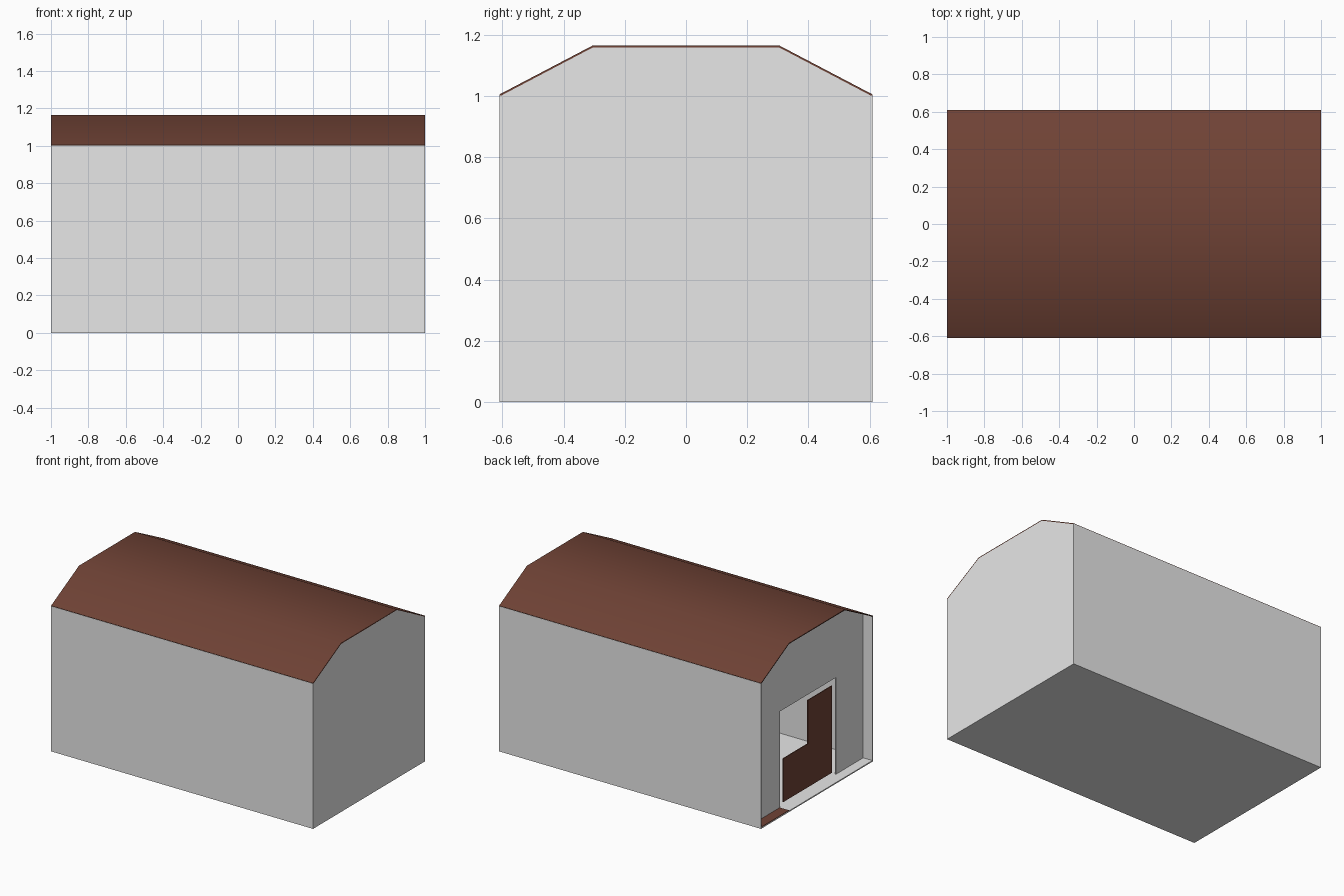
import bpy
import math

old = bpy.data.objects.get("Cube")
if old:
    bpy.data.objects.remove(old, do_unlink=True)


def material(name, rgb):
    m = bpy.data.materials.new(name)
    m.use_nodes = True
    m.diffuse_color = (*rgb, 1)
    m.node_tree.nodes["Principled BSDF"].inputs["Base Color"].default_value = (*rgb, 1)
    return m


GREY = material("pale_grey", (0.8, 0.8, 0.8))
BROWN = material("dark_brown", (0.16, 0.055, 0.036))

HALF_L, HALF_W = 1.0, 0.61      # half length and half width of the shed
EAVE, RIDGE = 1.005, 1.165      # roof heights
DOOR_END = -0.93                # recessed end wall
THICK = 0.006


def sheet(name, points, faces, mat, thick=THICK):
    """Thin panel; the thickness grows against the face normals."""
    mesh = bpy.data.meshes.new(name)
    mesh.from_pydata(points, [], faces)
    mesh.materials.append(mat)
    obj = bpy.data.objects.new(name, mesh)
    bpy.context.collection.objects.link(obj)
    bpy.ops.object.select_all(action='DESELECT')
    obj.select_set(True)
    bpy.context.view_layer.objects.active = obj
    mod = obj.modifiers.new("thickness", 'SOLIDIFY')
    mod.thickness = thick
    mod.offset = -1
    bpy.ops.object.modifier_apply(modifier=mod.name)
    bpy.ops.object.shade_smooth_by_angle(angle=math.radians(40))
    return obj


def end_panel(name, outline, x, side, mat):
    """Polygon in the y-z plane, facing along side (+1 or -1)."""
    pts = [(x, y, z) for y, z in outline]
    order = list(range(len(pts)))
    return sheet(name, pts, [order if side > 0 else order[::-1]], mat)


# Long side walls
for name, s in (("front_wall", -1), ("back_wall", 1)):
    pts = [(-s * x, s * HALF_W, z)
           for x, z in ((-HALF_L, 0), (HALF_L, 0), (HALF_L, EAVE - 0.003), (-HALF_L, EAVE - 0.003))]
    sheet(name, pts, [(0, 1, 2, 3)], GREY)

# Roof: one folded sheet, softly shaded across the folds
section = [(-HALF_W, EAVE), (-HALF_W / 2, RIDGE), (HALF_W / 2, RIDGE), (HALF_W, EAVE)]
roof_pts = [(x, y, z) for y, z in section for x in (-HALF_L, HALF_L)]
sheet("roof", roof_pts, [(i, i + 1, i + 3, i + 2) for i in (0, 2, 4)], BROWN)

# Gable outline, held just inside the walls and roof
W, GAP = HALF_W - 0.004, 0.004
gable_top = [(W, EAVE - GAP), (HALF_W / 2, RIDGE - GAP),
             (-HALF_W / 2, RIDGE - GAP), (-W, EAVE - GAP)]
end_panel("closed_end_wall", [(-W, 0.002), (W, 0.002)] + gable_top, HALF_L, 1, GREY)

# Recessed end wall with a doorway notch
D, DOOR_TOP = HALF_W / 2, 0.675
notch = [(-W, 0.004), (-D, 0.004), (-D, DOOR_TOP), (D, DOOR_TOP), (D, 0.004), (W, 0.004)]
end_panel("door_end_wall", notch + gable_top, DOOR_END, -1, GREY)

# Door leaf with one upper quarter left open
leaf = [(-0.265, 0.035), (0.265, 0.035), (0.265, 0.335), (0, 0.335), (0, 0.635), (-0.265, 0.635)]
end_panel("door_leaf", leaf, DOOR_END, -1, BROWN)


def flat_panel(name, x0, x1, y0, y1, z, thick, mat):
    return sheet(name, [(x0, y0, z), (x1, y0, z), (x1, y1, z), (x0, y1, z)],
                 [(0, 1, 2, 3)], mat, thick)


# Floor and the small coloured patch beside the doorway
flat_panel("floor", -HALF_L, HALF_L, -W, W, 0.008, 0.008, GREY)
flat_panel("porch_patch", -HALF_L, DOOR_END, D, W, 0.012, 0.004, BROWN)
